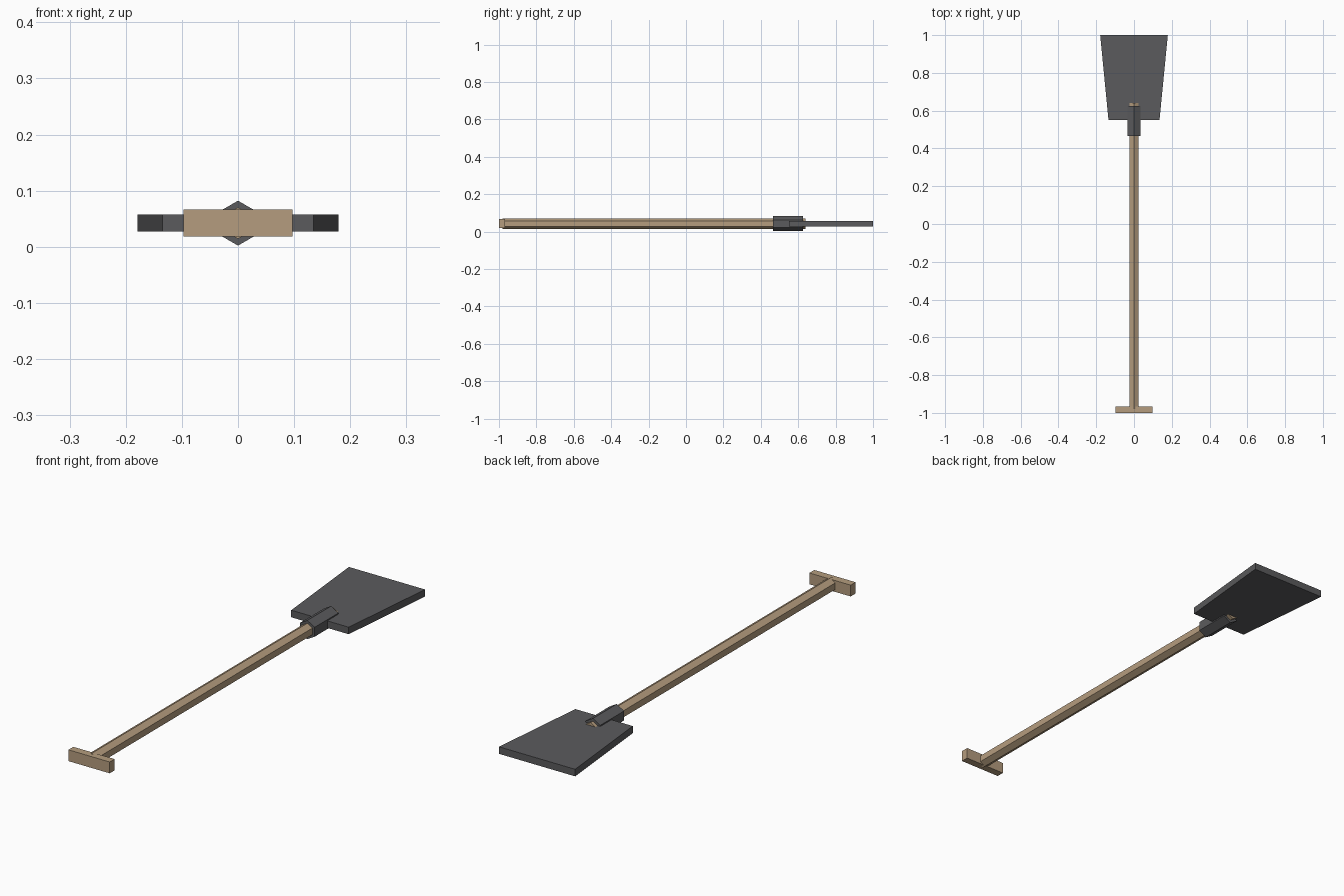
import bpy
import math
from mathutils import Matrix

cube = bpy.data.objects.get("Cube")
if cube:
    bpy.data.objects.remove(cube, do_unlink=True)

MID = 0.042  # height of the tool's centre line


def material(name, colour):
    mat = bpy.data.materials.new(name)
    mat.use_nodes = True
    mat.diffuse_color = colour
    mat.node_tree.nodes["Principled BSDF"].inputs["Base Color"].default_value = colour
    return mat


wood = material("tan wood", (0.46, 0.335, 0.21, 1))
iron = material("dark iron", (0.105, 0.105, 0.11, 1))


def hex_rod(name, radius, y0, y1, mat):
    """Six-sided rod along y with a ridge at top and bottom."""
    bpy.ops.mesh.primitive_cylinder_add(vertices=6, radius=radius, depth=y1 - y0)
    rod = bpy.context.object
    rod.name = name
    rod.data.transform(Matrix.Rotation(math.pi / 2, 4, "X"))
    rod.location = (0, (y0 + y1) / 2, MID)
    rod.data.materials.append(mat)
    return rod


def slab(name, half_front, half_back, y0, y1, thick, mat):
    """Flat box whose width may change from front to back."""
    bpy.ops.mesh.primitive_cube_add(size=1)
    box = bpy.context.object
    box.name = name
    for v in box.data.vertices:
        half = half_front if v.co.y < 0 else half_back
        v.co = (math.copysign(half, v.co.x), v.co.y * (y1 - y0), v.co.z * thick)
    box.location = (0, (y0 + y1) / 2, MID)
    box.data.materials.append(mat)
    return box


# Wooden handle with its crossbar grip
hex_rod("shaft", 0.028, -0.98, 0.64, wood)
slab("crossbar_grip", 0.097, 0.097, -1.0, -0.967, 0.048, wood)

# Iron socket and flared blade
hex_rod("socket", 0.04, 0.465, 0.625, iron)
slab("blade", 0.135, 0.179, 0.55, 1.0, 0.03, iron)
